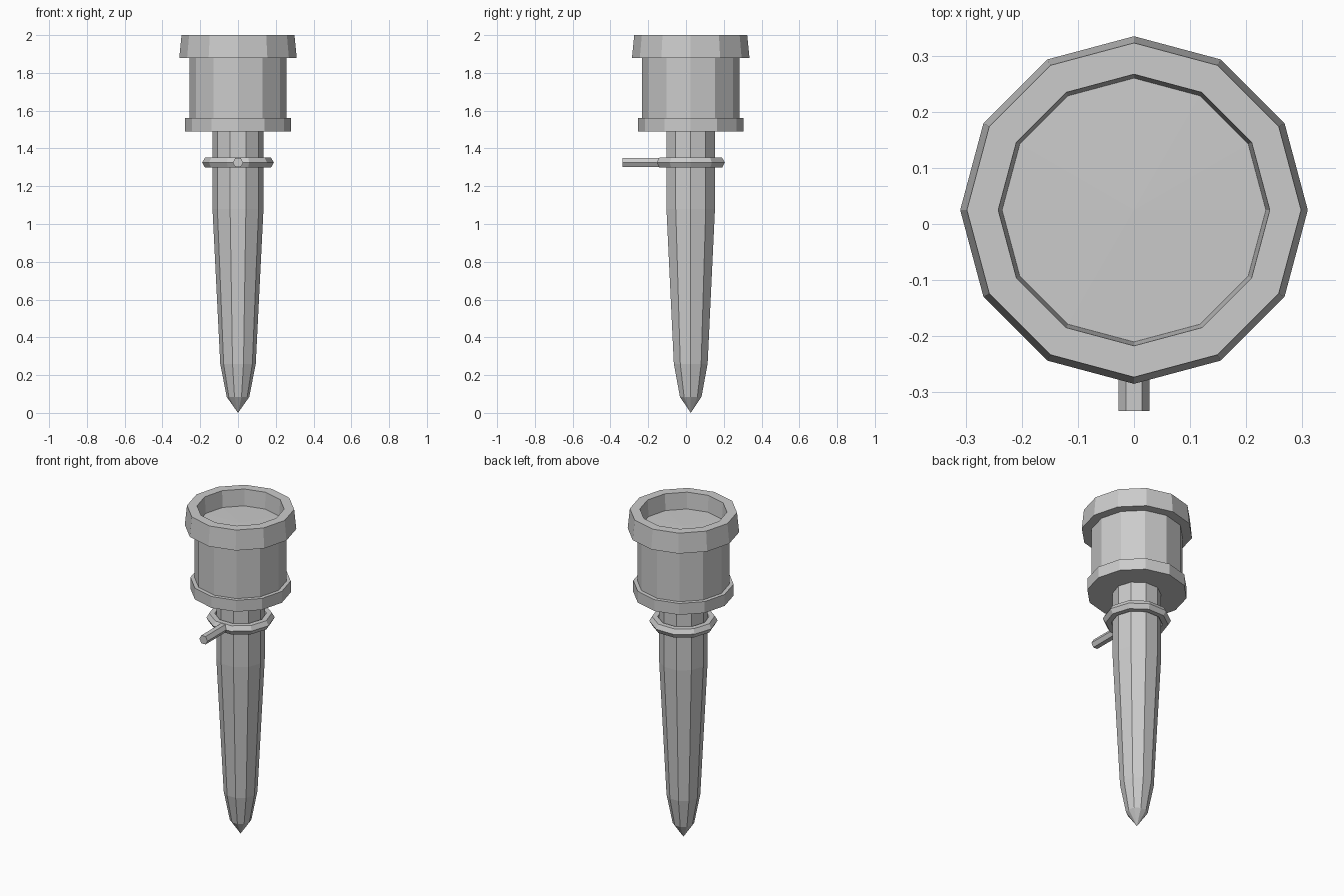
import bpy, bmesh
from math import cos, sin, pi

if "Cube" in bpy.data.objects:
    bpy.data.objects.remove(bpy.data.objects["Cube"])

AXIS_Y = 0.025


def make_object(name, verts, faces):
    me = bpy.data.meshes.new(name)
    bm = bmesh.new()
    vs = [bm.verts.new(v) for v in verts]
    for f in faces:
        bm.faces.new([vs[i] for i in f])
    bmesh.ops.remove_doubles(bm, verts=bm.verts, dist=1e-5)
    bmesh.ops.recalc_face_normals(bm, faces=bm.faces)
    bm.to_mesh(me)
    bm.free()
    ob = bpy.data.objects.new(name, me)
    bpy.context.collection.objects.link(ob)
    return ob


def lathe(name, profile, sides, closed=False):
    """Spin (radius, z) points around the vertical axis; radius 0 makes a pole."""
    verts, rings, faces = [], [], []
    for r, z in profile:
        start = len(verts)
        if r == 0:
            verts.append((0, AXIS_Y, z))
            rings.append([start] * sides)
        else:
            for i in range(sides):
                a = 2 * pi * i / sides
                verts.append((r * cos(a), AXIS_Y + r * sin(a), z))
            rings.append(list(range(start, start + sides)))
    pairs = list(zip(rings, rings[1:]))
    if closed:
        pairs.append((rings[-1], rings[0]))
    for a, b in pairs:
        for i in range(sides):
            j = (i + 1) % sides
            faces.append(list(dict.fromkeys((a[i], a[j], b[j], b[i]))))
    return make_object(name, verts, faces)


# Cup head: bottom collar, barrel, flared rim and recessed floor
lathe("cup_head", [(0, 1.49), (0.28, 1.49), (0.28, 1.56), (0.257, 1.56),
                   (0.257, 1.88), (0.311, 1.88), (0.299, 2.0),
                   (0.243, 2.0), (0.236, 1.90), (0, 1.905)], 12)

# Tapered spike
lathe("spike", [(0, 0), (0.06, 0.085), (0.094, 0.26),
                (0.135, 1.08), (0.135, 1.49)], 10)

# Ring around the spike, hexagonal section
RING_Z = 1.325
lathe("ring", [(0.159 + 0.031 * cos(k * pi / 3), RING_Z + 0.031 * sin(k * pi / 3))
               for k in range(6)], 10, closed=True)

# Hexagonal peg pointing forward from the ring
peg = [(0.028 * cos(k * pi / 3), y, RING_Z + 0.028 * sin(k * pi / 3))
       for y in (-0.335, -0.13) for k in range(6)]
make_object("peg", peg, [list(range(6)), list(range(6, 12))] +
            [[k, (k + 1) % 6, 6 + (k + 1) % 6, 6 + k] for k in range(6)])
